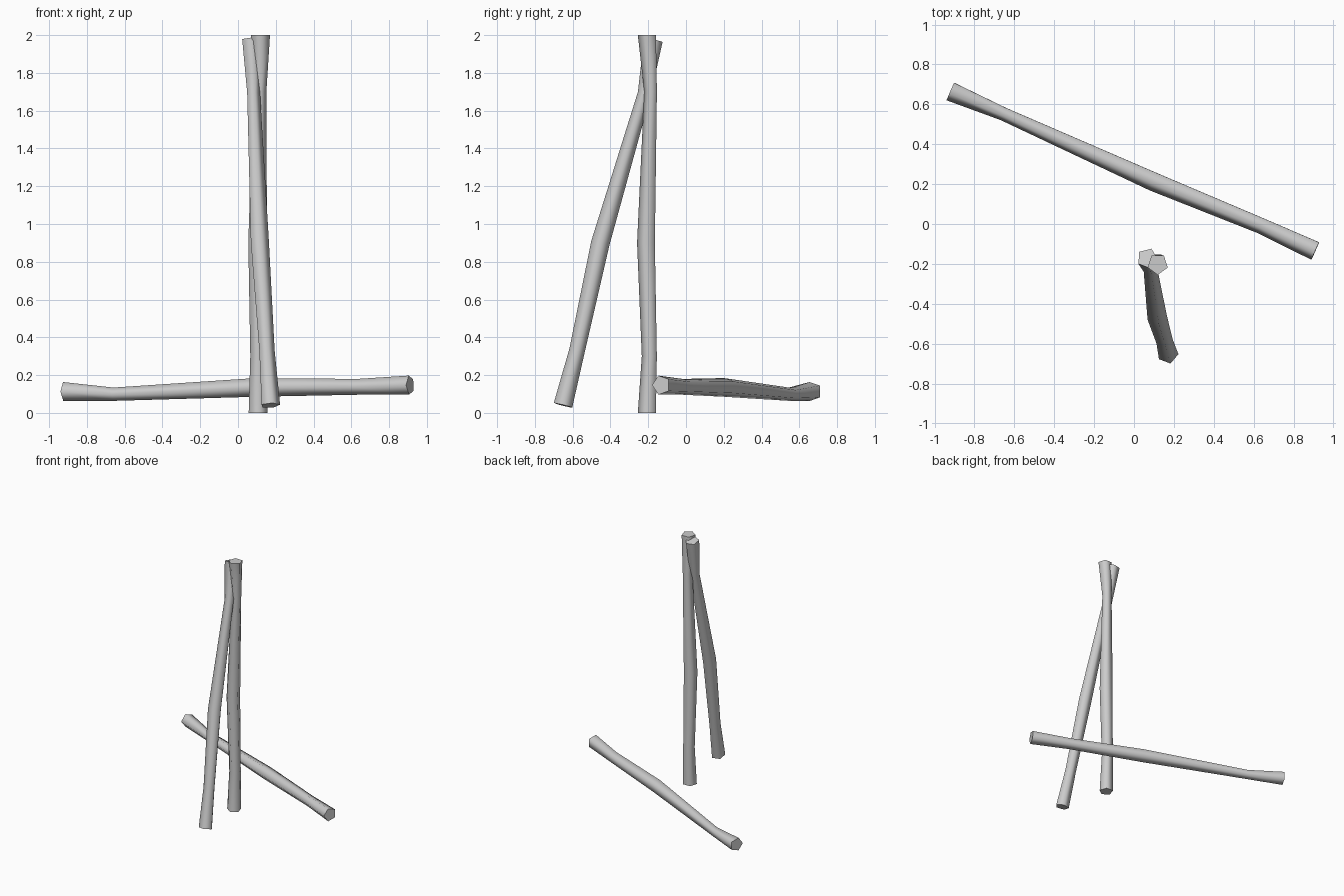
import bpy
import bmesh
import math
from mathutils import Vector

if "Cube" in bpy.data.objects:
    bpy.data.objects.remove(bpy.data.objects["Cube"])

SIDES = 5


def make_log(name, rings, corner_dir):
    """Five-sided log: rings are (centre, radius) from thick foot to tip."""
    axis = (Vector(rings[-1][0]) - Vector(rings[0][0])).normalized()
    u = Vector(corner_dir)
    u = (u - axis * u.dot(axis)).normalized()
    v = axis.cross(u)

    bm = bmesh.new()
    loops = []
    for centre, radius in rings:
        loop = []
        for i in range(SIDES):
            a = math.tau * i / SIDES
            loop.append(bm.verts.new(Vector(centre) + radius * (u * math.cos(a) + v * math.sin(a))))
        loops.append(loop)
    for low, high in zip(loops, loops[1:]):
        for i in range(SIDES):
            j = (i + 1) % SIDES
            bm.faces.new((low[i], low[j], high[j], high[i]))
    bm.faces.new(loops[0][::-1])
    bm.faces.new(loops[-1])

    mesh = bpy.data.meshes.new(name)
    bm.to_mesh(mesh)
    bm.free()
    obj = bpy.data.objects.new(name, mesh)
    bpy.context.collection.objects.link(obj)

    # Rounded bark, crisp cut ends
    bpy.ops.object.select_all(action='DESELECT')
    obj.select_set(True)
    bpy.context.view_layer.objects.active = obj
    bpy.ops.object.shade_smooth_by_angle(angle=math.radians(80))
    return obj


# Radii shared by all three logs, foot to tip
RADII = (0.053, 0.044, 0.052, 0.037, 0.053)

# Log standing upright
make_log("upright_log", list(zip((
    (0.107, -0.202, 0.0), (0.107, -0.19, 0.30), (0.104, -0.207, 0.90),
    (0.115, -0.184, 1.70), (0.119, -0.202, 2.0)), RADII)), (0, -1, 0))

# Log leaning against the upright one
make_log("leaning_log", list(zip((
    (0.170, -0.650, 0.040), (0.150, -0.576, 0.33), (0.112, -0.452, 0.90),
    (0.080, -0.220, 1.69), (0.067, -0.172, 1.975)), RADII)), (1, -0.07, 0))

# Log lying on the ground behind
make_log("lying_log", list(zip((
    (0.911, -0.131, 0.147), (0.637, -0.005, 0.138), (0.100, 0.216, 0.135),
    (-0.654, 0.555, 0.099), (-0.919, 0.669, 0.113)), RADII)), (0, -1, 0))
